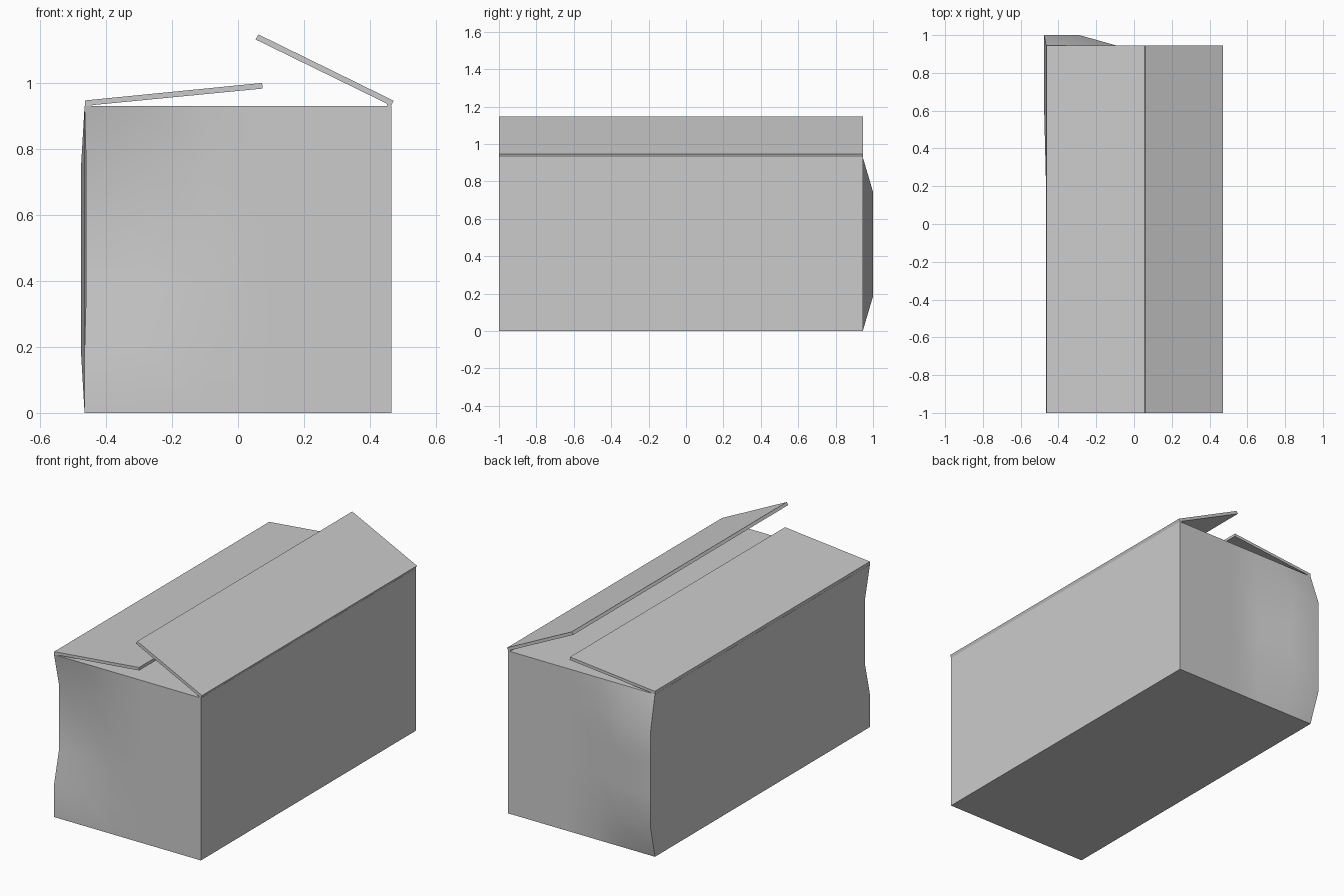
import bpy, bmesh

if "Cube" in bpy.data.objects:
    bpy.data.objects.remove(bpy.data.objects["Cube"])

Y0, Y1 = -1.0, 0.945
W, H = 0.93, 0.93


def finish(bm, name, angle):
    bmesh.ops.recalc_face_normals(bm, faces=bm.faces)
    mesh = bpy.data.meshes.new(name)
    bm.to_mesh(mesh)
    bm.free()
    obj = bpy.data.objects.new(name, mesh)
    bpy.context.collection.objects.link(obj)
    bpy.ops.object.select_all(action='DESELECT')
    bpy.context.view_layer.objects.active = obj
    obj.select_set(True)
    bpy.ops.object.shade_smooth_by_angle(angle=angle)
    return obj


# carton body: gridded box with one bulged and one dented corner
bm = bmesh.new()
bmesh.ops.create_cube(bm, size=1)
bmesh.ops.subdivide_edges(bm, edges=bm.edges[:], cuts=4, use_grid_fill=True)
for v in bm.verts:
    x, y, z = v.co
    v.co = (x * W, (y + 0.5) * (Y1 - Y0) + Y0, (z + 0.5) * H)
for v in bm.verts:
    x, y, z = v.co
    if x < -0.27 and y > 0.5 and 0.1 < z < 0.8:
        v.co.x -= 0.011
        v.co.y += 0.055
    elif x < -0.27 and y < -0.6 and 0.3 < z < 0.8:
        v.co.x += 0.005
        v.co.y += 0.038
finish(bm, "carton_body", 0.6)


# lid flaps: thin bent profiles extruded along the carton
def flap(name, profile):
    bm = bmesh.new()
    face = bm.faces.new([bm.verts.new((x, Y0, z)) for x, z in profile])
    out = bmesh.ops.extrude_face_region(bm, geom=[face])
    for v in out["geom"]:
        if isinstance(v, bmesh.types.BMVert):
            v.co.y = Y1
    finish(bm, name, 0.3)


flap("left_flap", [(-0.464, 0.93), (-0.464, 0.947), (0.073, 1.0),
                   (0.075, 0.983), (-0.44, 0.933), (-0.446, 0.93)])
flap("right_flap", [(0.464, 0.93), (0.472, 0.946), (0.062, 1.147),
                    (0.053, 1.132), (0.45, 0.938), (0.453, 0.93)])
